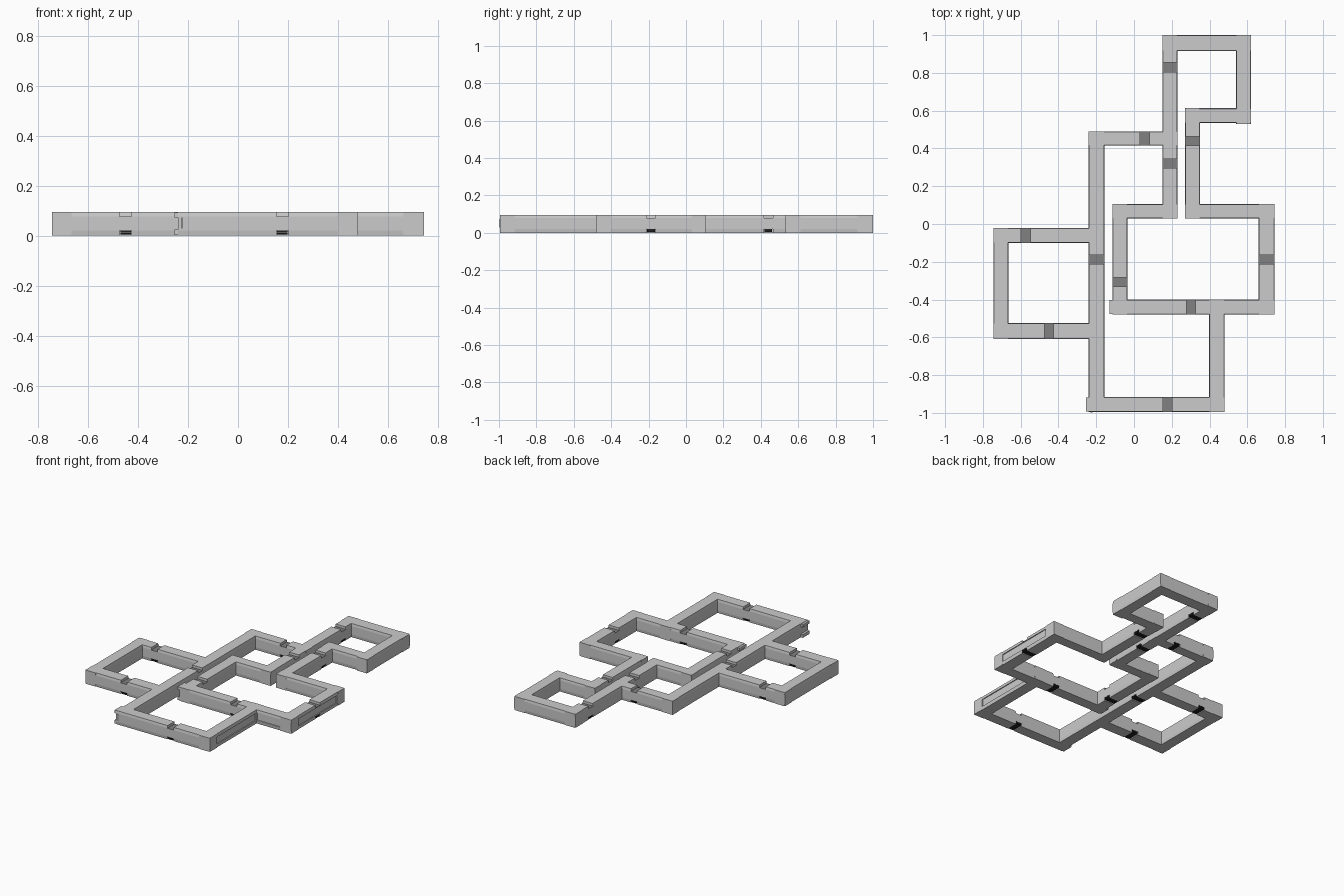
import bpy
import bmesh

if "Cube" in bpy.data.objects:
    bpy.data.objects.remove(bpy.data.objects["Cube"], do_unlink=True)

HEIGHT = 0.095
LOW, HIGH = 0.02, 0.078      # notch floor below and above
CHAMFER = 0.003
GROOVE = 0.006


def material(name, value):
    mat = bpy.data.materials.new(name)
    mat.use_nodes = True
    colour = (value, value, value, 1)
    mat.diffuse_color = colour
    mat.node_tree.nodes["Principled BSDF"].inputs["Base Color"].default_value = colour
    return mat


grey = material("light grey", 0.6)
floor_grey = material("notch grey", 0.22)
black = material("clip black", 0.015)


def finish(name, bm, mats):
    bmesh.ops.recalc_face_normals(bm, faces=bm.faces)
    mesh = bpy.data.meshes.new(name)
    bm.to_mesh(mesh)
    bm.free()
    for mat in mats:
        mesh.materials.append(mat)
    obj = bpy.data.objects.new(name, mesh)
    bpy.context.collection.objects.link(obj)
    return obj


def box(name, low, high, mat):
    bm = bmesh.new()
    bmesh.ops.create_cube(bm, size=1)
    for v in bm.verts:
        v.co = [(a + b) / 2 + c * (b - a) for a, b, c in zip(low, high, v.co)]
    return finish(name, bm, [mat])


def half_profile(half, depth):
    """One side of the beam section, from the bottom up."""
    return [(half - CHAMFER, 0), (half, LOW), (half, 0.024), (half - depth, 0.024),
            (half - depth, 0.074), (half, 0.074), (half, HIGH), (half - CHAMFER, HEIGHT)]


def beam(name, axis, start, end, side_a, side_b, notches=(), groove=None):
    """Loft a section along an axis; groove is (side, start, end)."""
    mid, half = (side_a + side_b) / 2, (side_b - side_a) / 2
    spans = [(n - 0.024, n + 0.024) for n in notches]
    breaks = {start, end}
    for span in spans + ([groove[1:]] if groove else []):
        breaks.update(span)
    breaks = sorted(breaks)

    def place(t, s, z):
        return (t, mid + s, z) if axis == "x" else (mid + s, t, z)

    bm = bmesh.new()
    rings = []
    for a, b in zip(breaks, breaks[1:]):
        centre = (a + b) / 2
        cut = any(lo < centre < hi for lo, hi in spans)
        depth = {1: 0, -1: 0}
        if groove and groove[1] < centre < groove[2]:
            depth[groove[0]] = GROOVE
        section = half_profile(half, depth[1])
        section += [(-s, z) for s, z in reversed(half_profile(half, depth[-1]))]
        if cut:
            section = [(s, min(max(z, LOW), HIGH)) for s, z in section]
        for t in (a, b):
            rings.append([bm.verts.new(place(t, s, z)) for s, z in section])
    for r0, r1 in zip(rings, rings[1:]):
        for i in range(len(r0)):
            j = (i + 1) % len(r0)
            bm.faces.new((r0[i], r0[j], r1[j], r1[i]))
    bm.faces.new(rings[0])
    bm.faces.new(rings[-1])
    bmesh.ops.remove_doubles(bm, verts=bm.verts, dist=0.00005)
    bmesh.ops.dissolve_degenerate(bm, edges=bm.edges, dist=0.00005)
    # Darker floors in the upper notches
    bm.normal_update()
    for f in bm.faces:
        if abs(f.normal.z) > 0.9 and abs(f.calc_center_median().z - HIGH) < 0.001:
            f.material_index = 1
    finish(name, bm, [grey, floor_grey])

    # Paired black clip bars in the lower notches
    for n in notches:
        for z0, z1 in ((0.004, 0.011), (0.013, LOW)):
            box(name + "_clip", place(n - 0.021, -half + 0.001, z0),
                place(n + 0.021, half - 0.001, z1), black)


# Back loop
beam("back_loop_left", "y", 0.03, 1.0, 0.15, 0.23, (0.83, 0.32))
beam("back_loop_back", "x", 0.15, 0.62, 0.915, 1.0)
beam("back_loop_right", "y", 0.53, 1.0, 0.54, 0.62)
beam("back_loop_front", "x", 0.27, 0.62, 0.535, 0.613)
beam("link_passage", "y", 0.03, 0.613, 0.27, 0.35, (0.44,))

# Middle loop
beam("middle_loop_back", "x", 0.27, 0.745, 0.03, 0.105)
beam("middle_loop_right", "y", -0.48, 0.105, 0.66, 0.745, (-0.187,), (1, -0.41, 0.02))
beam("middle_loop_front", "x", -0.115, 0.745, -0.48, -0.40, (0.302,), (-1, 0.48, 0.735))
beam("middle_loop_left", "y", -0.48, 0.105, -0.115, -0.035, (-0.308,))
beam("middle_loop_inner_back", "x", -0.115, 0.23, 0.03, 0.105)

# Long spine and front loop
beam("spine", "y", -0.99, 0.49, -0.24, -0.157, (-0.187,))
beam("spine_back", "x", -0.24, 0.23, 0.415, 0.49, (0.057,))
beam("front_loop_front", "x", -0.24, 0.48, -0.995, -0.915, (0.178,))
beam("front_loop_right", "y", -0.995, -0.40, 0.397, 0.48, (), (1, -0.92, -0.49))

# Side loop
beam("side_loop_back", "x", -0.745, -0.2, -0.10, -0.02, (-0.573,))
beam("side_loop_left", "y", -0.61, -0.02, -0.745, -0.665)
beam("side_loop_front", "x", -0.745, -0.2, -0.61, -0.525, (-0.45,))

# Flanged beam ends
for name, x, y0, y1 in (("front_loop_flange", -0.24, -0.992, -0.918),
                        ("middle_loop_flange", -0.115, -0.477, -0.403)):
    for z0, z1 in ((0.002, 0.024), (0.074, 0.093)):
        box(name, (x - 0.015, y0, z0), (x, y1, z1), grey)

# Narrow slot near the front corner
box("corner_slot", (-0.229, -0.997, 0.028), (-0.221, -0.99, 0.074), floor_grey)
